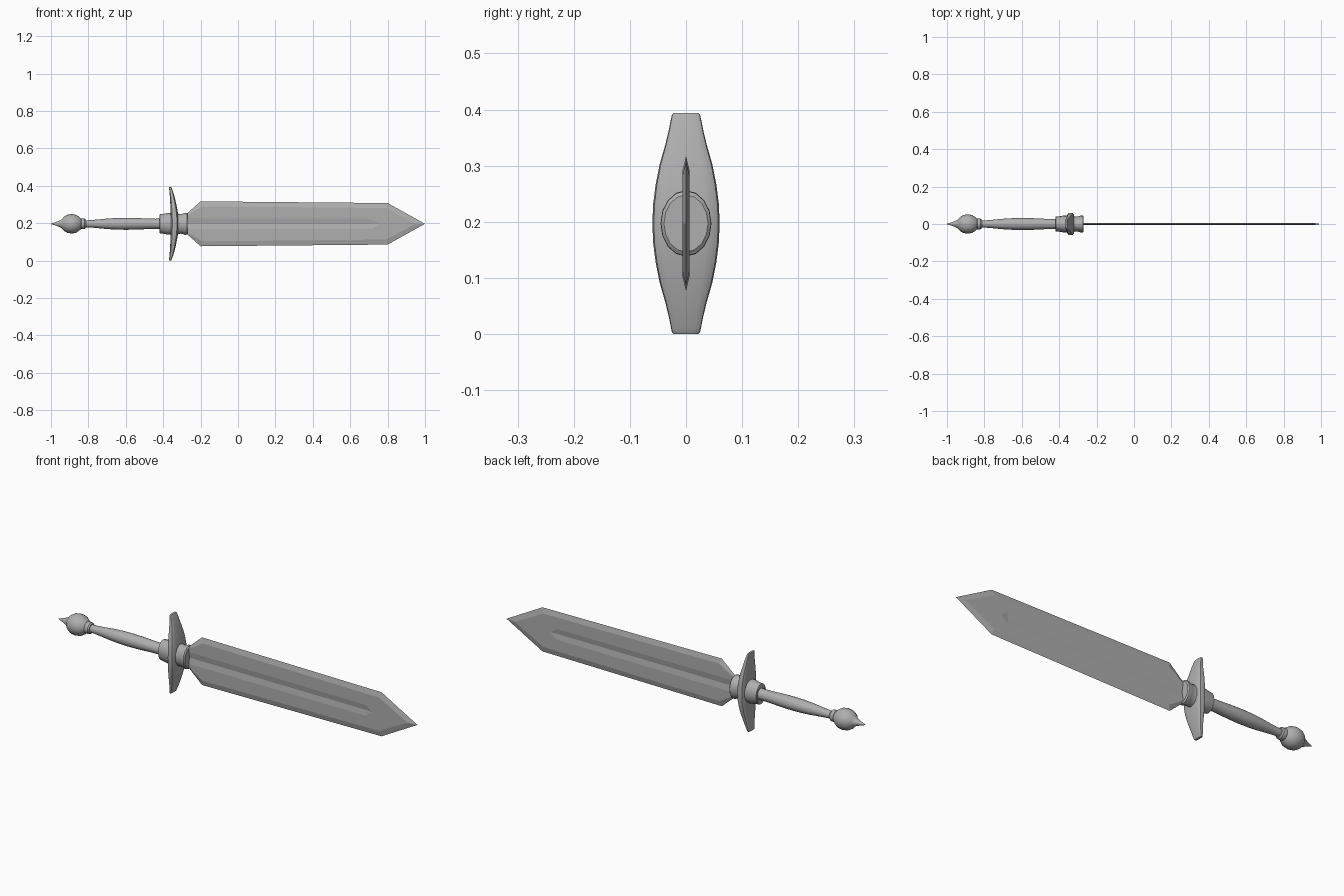
import bpy, bmesh
from math import sin, cos, pi

if "Cube" in bpy.data.objects:
    bpy.data.objects.remove(bpy.data.objects["Cube"])

C = 0.197  # height of the sword's long axis

# dark grey metal for every part
steel = bpy.data.materials.new("dark_steel")
steel.diffuse_color = (.43, .43, .43, 1)
steel.use_nodes = True
steel.node_tree.nodes["Principled BSDF"].inputs["Base Color"].default_value = steel.diffuse_color


def finish(name, bm, smooth=True):
    bmesh.ops.remove_doubles(bm, verts=bm.verts, dist=1e-5)
    bmesh.ops.recalc_face_normals(bm, faces=bm.faces)
    me = bpy.data.meshes.new(name)
    bm.to_mesh(me)
    bm.free()
    me.materials.append(steel)
    ob = bpy.data.objects.new(name, me)
    bpy.context.collection.objects.link(ob)
    if smooth:
        bpy.ops.object.select_all(action='DESELECT')
        ob.select_set(True)
        bpy.context.view_layer.objects.active = ob
        bpy.ops.object.shade_smooth_by_angle(angle=0.6)
    return ob


def loft(name, rings):
    """Skin a list of closed rings and cap both ends."""
    bm = bmesh.new()
    vs = [[bm.verts.new(p) for p in r] for r in rings]
    n = len(vs[0])
    for a, b in zip(vs, vs[1:]):
        for i in range(n):
            j = (i + 1) % n
            bm.faces.new((a[i], a[j], b[j], b[i]))
    bm.faces.new(vs[0])
    bm.faces.new(vs[-1])
    return finish(name, bm)


def lathe(name, profile, sides=20, flat=1.0):
    """Turn (x, radius) points about the long axis; flat squashes y."""
    return loft(name, [[(x, flat * r * cos(2 * pi * i / sides), C + r * sin(2 * pi * i / sides))
                        for i in range(sides)] for x, r in profile])


# blade: one quarter as (x, half width, half thickness), mirrored in y and z
T = 0.0065
P = dict(
    E0=(-.29, .04, 0), E1=(-.2, .12, 0), E2=(.8, .111, 0), E3=(1.0, 0, 0),
    B0=(-.29, .034, T), B1=(-.192, .094, T), B2=(.79, .084, T), B3=(.95, 0, T),
    F0=(-.29, .03, T), F1=(.715, .027, T), F2=(.755, 0, T),
    C0=(-.29, 0, .002), C1=(.71, 0, .002))
FACES = ["E0 E1 B1 B0", "E1 E2 B2 B1", "E2 E3 B3 B2", "B0 B1 B2 F1 F0",
         "B2 B3 F2 F1", "F0 F1 C1 C0", "F1 F2 C1"]
bm = bmesh.new()
for sy in (-1, 1):
    for sz in (-1, 1):
        for f in FACES:
            bm.faces.new([bm.verts.new((P[k][0], sy * P[k][2], C + sz * P[k][1]))
                          for k in f.split()])
finish("blade", bm, smooth=False)

# cross guard: rounded sections as (distance, half width, back x, front x)
half = [(0, .06, -.360, -.318), (.035, .0585, -.360, -.319), (.07, .054, -.361, -.323),
        (.105, .047, -.362, -.330), (.14, .037, -.364, -.338), (.165, .031, -.366, -.345),
        (.185, .027, -.368, -.352), (.194, .025, -.3685, -.355), (.197, .022, -.368, -.357)]
sections = [(-d, w, b, f) for d, w, b, f in half[:0:-1]] + half


def sup(v):
    return abs(v) ** 0.55 * (1 if v >= 0 else -1)


N = 16
loft("cross_guard", [[((b + f) / 2 + (f - b) / 2 * sup(sin(2 * pi * i / N)),
                       w * sup(cos(2 * pi * i / N)), C + d) for i in range(N)]
                     for d, w, b, f in sections])

# oval collars either side of the guard
lathe("rear_collar", [(-.416, .03), (-.42, .045), (-.418, .051), (-.40, .053), (-.375, .058),
                      (-.35, .058)], 16, .78)
lathe("front_collar", [(-.34, .056), (-.31, .053), (-.295, .054), (-.285, .059), (-.274, .058),
                       (-.269, .051)], 16, .77)

# grip
lathe("grip", [(-.83, .019), (-.80, .019), (-.76, .022), (-.70, .028), (-.65, .031), (-.60, .032),
               (-.54, .031), (-.48, .028), (-.44, .027), (-.40, .028)])

# pommel: ring, ball and spike
lathe("pommel_ring", [(-.845, .024), (-.838, .029), (-.82, .028), (-.814, .023)])
lathe("pommel", [(-1.0, .0012), (-.975, .009), (-.950, .019), (-.940, .026), (-.930, .038),
                 (-.913, .048), (-.889, .052), (-.866, .048), (-.85, .038), (-.837, .026)])
